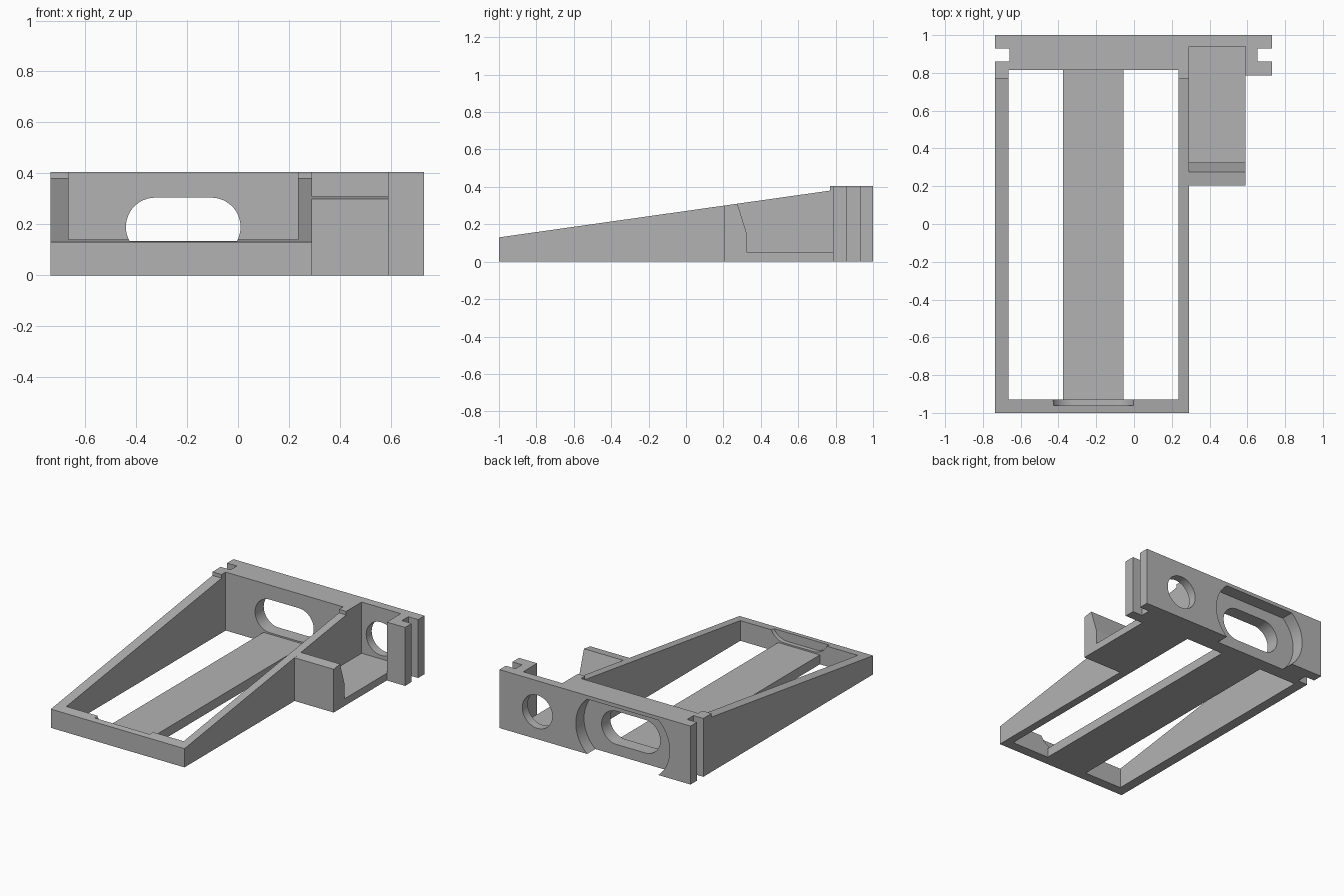
import bpy, bmesh, math
from mathutils import Vector

cube = bpy.data.objects.get("Cube")
if cube:
    bpy.data.objects.remove(cube, do_unlink=True)

grey = bpy.data.materials.new("plain_grey")
grey.use_nodes = True
colour = (0.45, 0.45, 0.45, 1)
grey.diffuse_color = colour
grey.node_tree.nodes["Principled BSDF"].inputs["Base Color"].default_value = colour


def prism(name, outline, axis, lo, hi):
    """Extrude a flat outline along one axis from lo to hi."""
    place = {"x": lambda a, b: (lo, a, b),
             "y": lambda a, b: (a, lo, b),
             "z": lambda a, b: (a, b, lo)}[axis]
    step = Vector([(hi - lo) * (axis == k) for k in "xyz"])
    bm = bmesh.new()
    face = bm.faces.new([bm.verts.new(place(a, b)) for a, b in outline])
    grown = bmesh.ops.extrude_face_region(bm, geom=[face])["geom"]
    bmesh.ops.translate(bm, vec=step, verts=[g for g in grown if isinstance(g, bmesh.types.BMVert)])
    bmesh.ops.recalc_face_normals(bm, faces=bm.faces)
    mesh = bpy.data.meshes.new(name)
    bm.to_mesh(mesh)
    bm.free()
    mesh.materials.append(grey)
    obj = bpy.data.objects.new(name, mesh)
    bpy.context.collection.objects.link(obj)
    return obj


def rect(x0, x1, y0, y1):
    return [(x0, y0), (x1, y0), (x1, y1), (x0, y1)]


def slot(x0, x1, z, r, top=math.pi / 2, bottom=math.pi / 2, n=24):
    """Rounded slot outline, its arcs stopped at the given angles."""
    angles = [-bottom + (top + bottom) * i / n for i in range(n + 1)]
    right = [(x1 + r * math.cos(a), z + r * math.sin(a)) for a in angles]
    left = [(x0 - r * math.cos(a), z + r * math.sin(a)) for a in reversed(angles)]
    return right + left


def cut(obj, cutter):
    cutter.hide_render = True
    mod = obj.modifiers.new("cut", "BOOLEAN")
    mod.operation = "DIFFERENCE"
    mod.solver = "EXACT"
    mod.object = cutter
    bpy.context.view_layer.objects.active = obj
    bpy.ops.object.modifier_apply(modifier=mod.name)
    bpy.data.objects.remove(cutter, do_unlink=True)


def oval_cutter():
    return prism("oval_cutter", slot(-0.325, -0.105, 0.19, 0.115), "y", -0.96, 1.2)


# Sloping frame: two side walls and a low front wall
frame = prism("sloping_frame", [(-1, 0), (0.77, 0), (0.77, 0.38), (-1, 0.13)], "x", -0.735, 0.29)
cut(frame, prism("opening_cutter", rect(-0.665, 0.235, -0.93, 1.2), "z", -0.2, 0.8))
cut(frame, oval_cutter())

# Back plate with a grooved tab at each end
plate = prism("back_plate", [
    (-0.735, 0.77), (-0.665, 0.77), (-0.665, 0.815), (0.235, 0.815), (0.235, 0.77), (0.29, 0.77),
    (0.29, 0.815), (0.59, 0.815), (0.59, 0.787), (0.73, 0.787), (0.73, 0.86), (0.655, 0.86),
    (0.655, 0.93), (0.73, 0.93), (0.73, 1), (-0.735, 1), (-0.735, 0.93), (-0.66, 0.93),
    (-0.66, 0.86), (-0.735, 0.86)], "z", 0, 0.405)
cut(plate, prism("pocket_cutter", rect(0.29, 0.59, 0.6, 0.94), "z", 0.05, 0.8))
cut(plate, oval_cutter())
cut(plate, prism("round_cutter", slot(0.4399, 0.4401, 0.19, 0.115), "y", 0.9, 1.2))
# Wide recess in the rear face, flat at the top and open at the bottom
cut(plate, prism("recess_cutter", slot(-0.325, -0.105, 0.19, 0.25, top=math.asin(0.76)), "y", 0.91, 1.2))

# Floor strip joining the front wall to the back plate
prism("floor_strip", rect(-0.375, -0.055, -0.93, 0.815), "z", 0, 0.065)

# Side tray: floor and tapered front wall
prism("side_tray", [(0.205, 0), (0.815, 0), (0.815, 0.05), (0.325, 0.05), (0.325, 0.15),
                    (0.275, 0.31), (0.205, 0.30)], "x", 0.29, 0.59)

# Smooth the round walls, keep the corners crisp
for obj in (frame, plate):
    bpy.ops.object.select_all(action="DESELECT")
    obj.select_set(True)
    bpy.context.view_layer.objects.active = obj
    bpy.ops.object.shade_smooth_by_angle(angle=math.radians(25))
